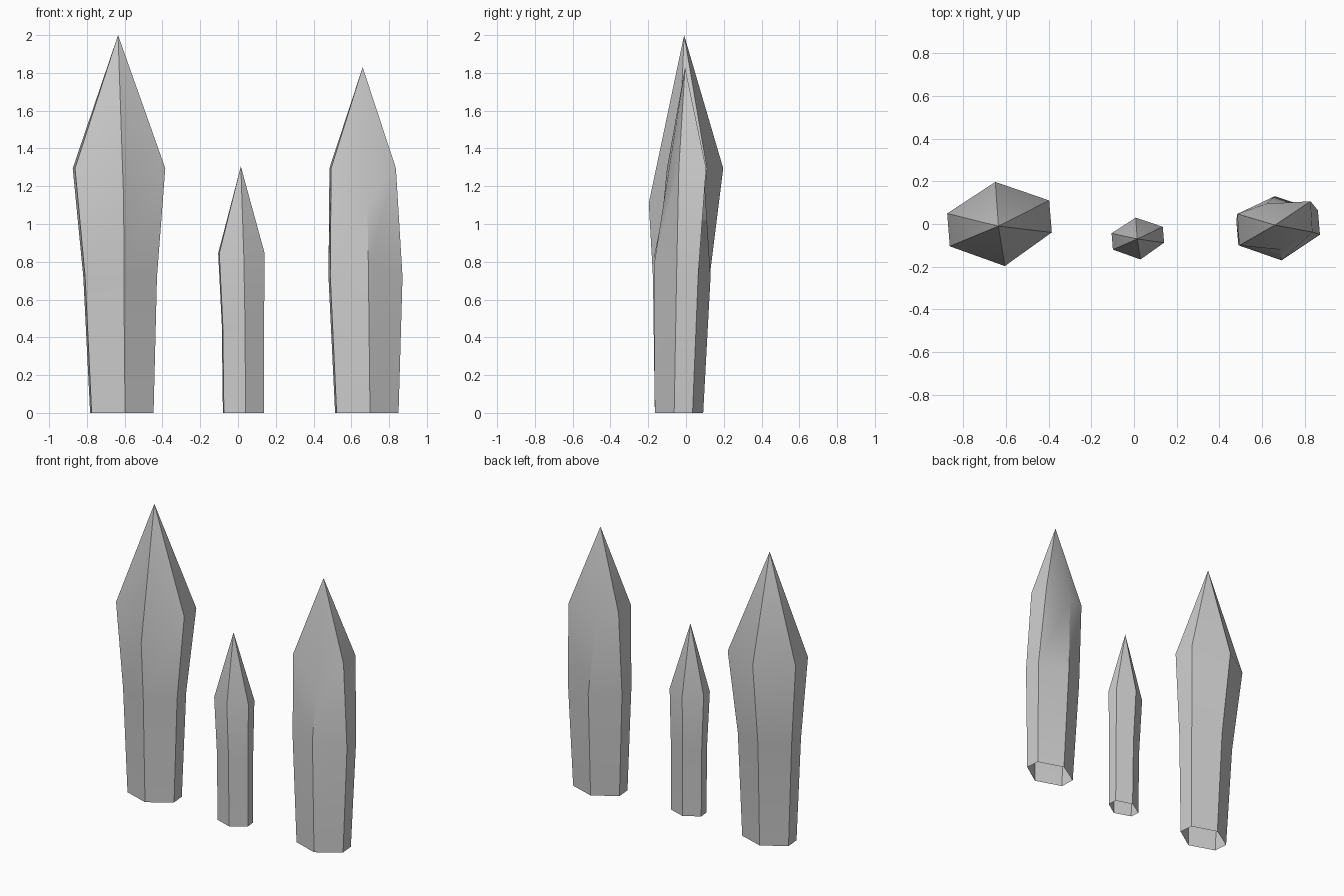
import bpy, math

if "Cube" in bpy.data.objects:
    bpy.data.objects.remove(bpy.data.objects["Cube"])

# Slightly skewed hexagon cross-section: back, right back, right front, front, left front, left back
HEX = [(-0.08, 1.0), (0.95, 0.56), (1.0, -0.2), (0.1, -1.0), (-0.95, -0.53), (-1.0, 0.25)]
FRONT, BACK = 3, 0


def crystal(name, rings, tip, moved):
    """rings: (cx, cy, rx, ry, z) from the bottom up; moved: {(ring, corner): position}."""
    verts = []
    for r, (cx, cy, rx, ry, z) in enumerate(rings):
        for c, (hx, hy) in enumerate(HEX):
            verts.append(moved.get((r, c), (cx + hx * rx, cy + hy * ry, z)))
    verts.append(tip)
    n = len(HEX)
    faces = []
    for r in range(len(rings) - 1):
        for c in range(n):
            a, b = r * n + c, r * n + (c + 1) % n
            faces.append((b, a, a + n, b + n))
    top = (len(rings) - 1) * n
    for c in range(n):
        faces.append((top + (c + 1) % n, top + c, len(verts) - 1))
    mesh = bpy.data.meshes.new(name)
    mesh.from_pydata(verts, [], faces)
    mesh.update()
    obj = bpy.data.objects.new(name, mesh)
    bpy.context.collection.objects.link(obj)
    bpy.ops.object.select_all(action='DESELECT')
    obj.select_set(True)
    bpy.context.view_layer.objects.active = obj
    bpy.ops.object.shade_smooth_by_angle(angle=math.radians(30))
    return obj


# Tall crystal, with its front shoulder corner set lower
crystal("tall_crystal",
        [(-0.615, -0.037, 0.168, 0.128, 0.0),
         (-0.624, -0.025, 0.195, 0.15, 0.72),
         (-0.63, 0.0, 0.245, 0.197, 1.295)],
        (-0.635, -0.01, 2.0),
        {(2, FRONT): (-0.605, -0.197, 1.11)})

# Small middle crystal
crystal("small_crystal",
        [(0.029, -0.073, 0.109, 0.083, 0.0),
         (0.026, -0.071, 0.112, 0.086, 0.47),
         (0.018, -0.068, 0.123, 0.098, 0.845)],
        (0.015, -0.07, 1.305), {})

# Medium crystal, with dented front and back shoulder corners
crystal("medium_crystal",
        [(0.682, -0.037, 0.168, 0.128, 0.0),
         (0.675, -0.02, 0.196, 0.15, 0.72),
         (0.66, 0.0, 0.176, 0.19, 1.295)],
        (0.66, -0.005, 1.83),
        {(1, FRONT): (0.69, -0.17, 0.78),
         (2, FRONT): (0.685, -0.12, 1.1),
         (2, BACK): (0.62, 0.095, 1.27)})
